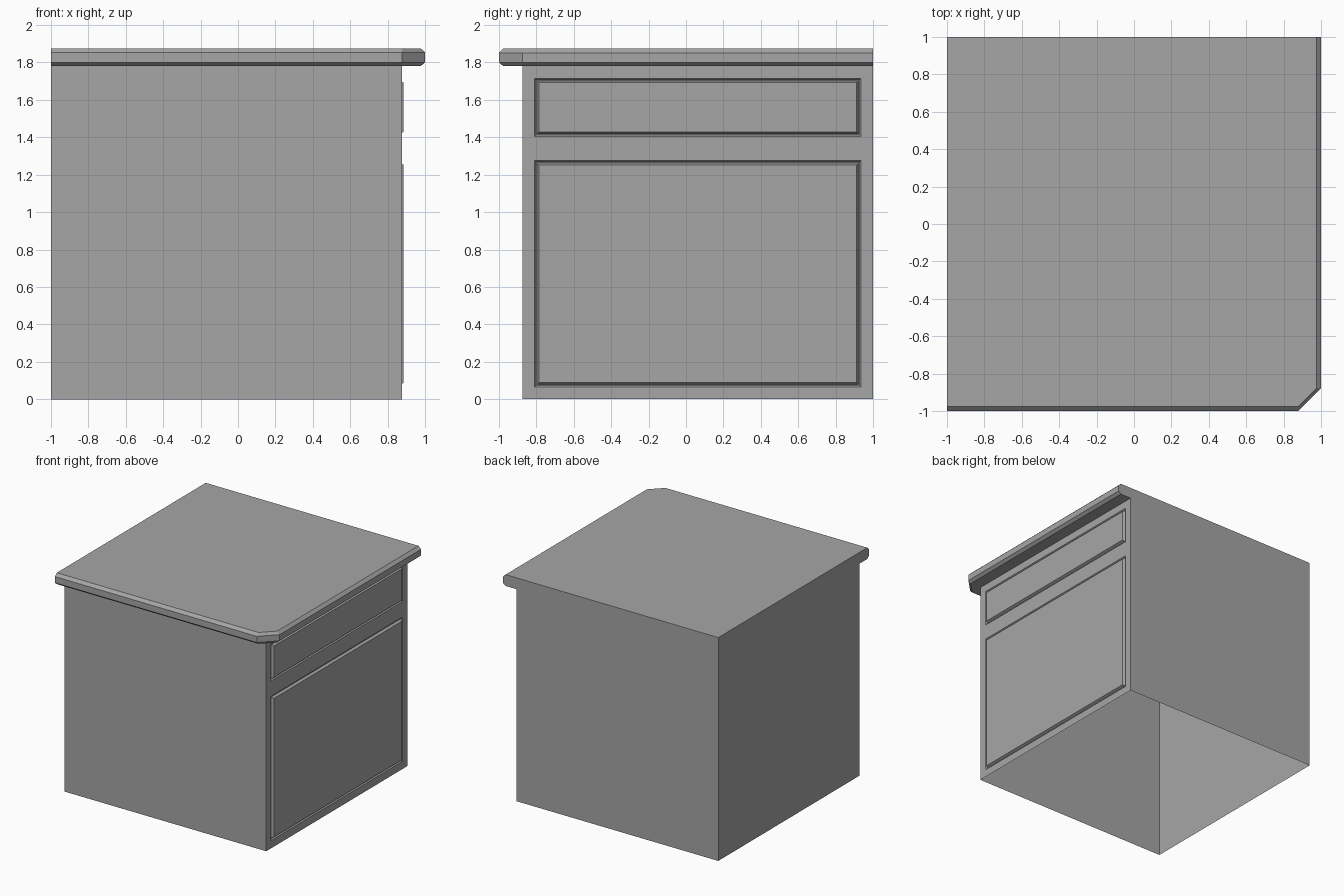
import bpy
import bmesh

cube = bpy.data.objects.get("Cube")
if cube:
    bpy.data.objects.remove(cube, do_unlink=True)

grey = bpy.data.materials.new("plain_grey")
grey.use_nodes = True
colour = (0.38, 0.38, 0.38, 1)
grey.diffuse_color = colour
grey.node_tree.nodes["Principled BSDF"].inputs["Base Color"].default_value = colour

BODY = 0.875          # cabinet wall position on the front and right
TOP = 1.875
# counter edge profile: (distance from centre, height), bottom to top
EDGE = [(BODY, 1.78), (0.976, 1.78), (1, 1.80), (1, 1.852), (0.976, TOP)]


def face(bm, points):
    return bm.faces.new([bm.verts.new(p) for p in points])


def finish(bm, name):
    bmesh.ops.remove_doubles(bm, verts=bm.verts, dist=0.0001)
    mesh = bpy.data.meshes.new(name)
    bm.to_mesh(mesh)
    bm.free()
    mesh.materials.append(grey)
    obj = bpy.data.objects.new(name, mesh)
    bpy.context.collection.objects.link(obj)
    return obj


def ring(offset, z):
    """Counter outline along the front, clipped corner and right side."""
    return [(-1, -offset, z), (BODY, -offset, z),
            (offset, -BODY, z), (offset, 1, z)]


# Countertop: edge profile swept round the two open sides, plus the top
bm = bmesh.new()
rings = [ring(o, z) for o, z in EDGE]
for low, high in zip(rings, rings[1:]):
    for i in range(3):
        corners = [low[i], low[i + 1], high[i + 1], high[i]]
        face(bm, list(dict.fromkeys(corners)))
face(bm, rings[-1] + [(-1, 1, TOP)])
finish(bm, "countertop")

# Cabinet shell, open underneath: front, left and back walls
bm = bmesh.new()
face(bm, [(-1, -BODY, 0), (BODY, -BODY, 0), (BODY, -BODY, 1.78), (-1, -BODY, 1.78)])
face(bm, [(-1, 1, 0), (-1, -BODY, 0)] + [(-1, -o, z) for o, z in EDGE] + [(-1, 1, TOP)])
face(bm, [(-1, 1, 0), (-1, 1, TOP)] + [(o, 1, z) for o, z in reversed(EDGE)] + [(BODY, 1, 0)])

# Right wall, divided around the door and the drawer
ys = [-BODY, -0.81, 0.935, 1]
zs = [0, 0.065, 1.275, 1.405, 1.715, 1.78]
panels = []
for i in range(len(ys) - 1):
    for j in range(len(zs) - 1):
        wall = face(bm, [(BODY, ys[i], zs[j]), (BODY, ys[i + 1], zs[j]),
                         (BODY, ys[i + 1], zs[j + 1]), (BODY, ys[i], zs[j + 1])])
        if i == 1 and j in (1, 3):
            panels.append(wall)

# Door and drawer: bevelled groove around a raised panel
bm.normal_update()
for panel in panels:
    for width, depth in [(0.008, -0.01), (0.005, 0), (0.01, 0.02)]:
        bmesh.ops.inset_individual(bm, faces=[panel], thickness=width,
                                   depth=depth, use_even_offset=True)
        bm.normal_update()
finish(bm, "cabinet_shell")
